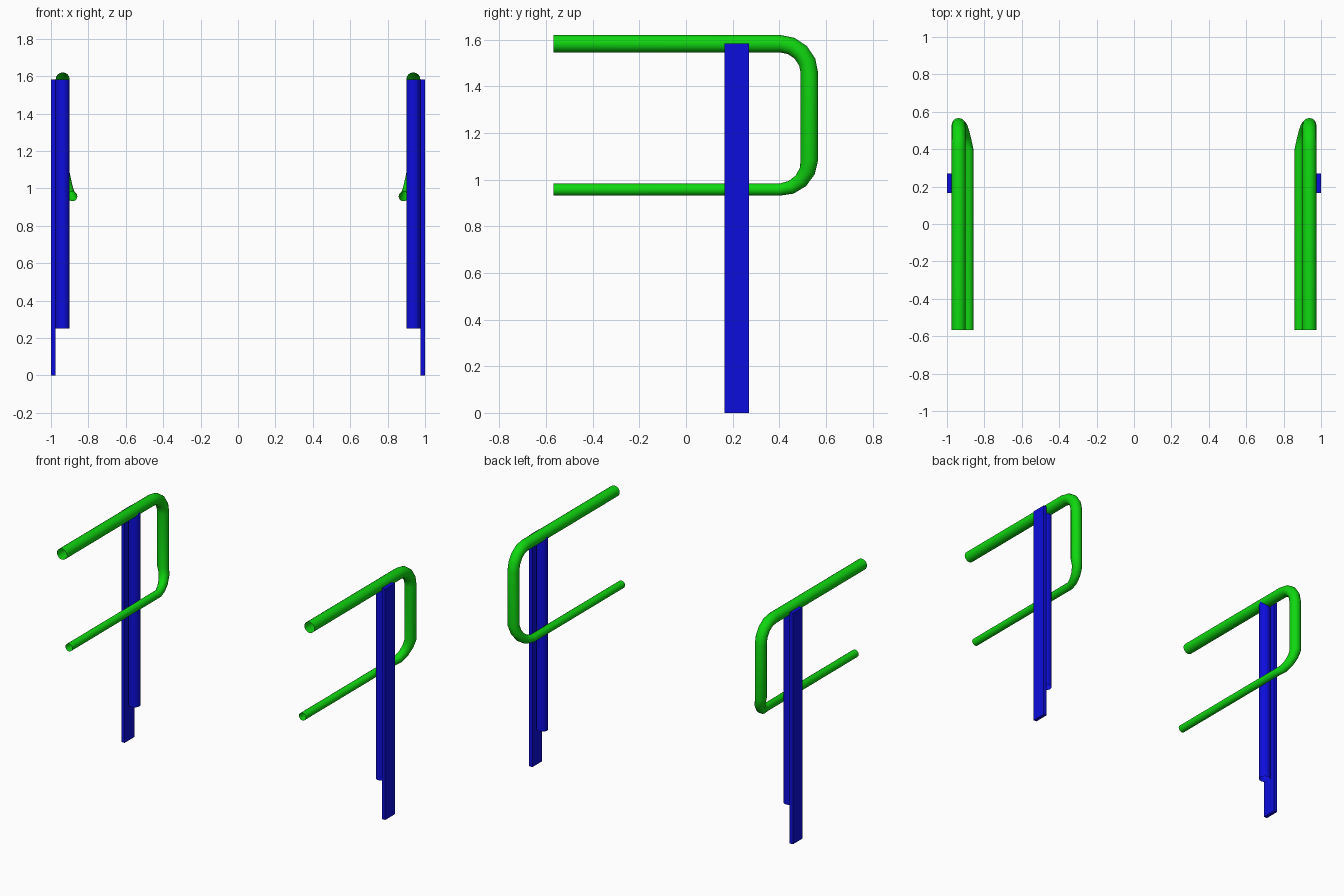
import bpy, bmesh, math
from mathutils import Vector

if "Cube" in bpy.data.objects:
    bpy.data.objects.remove(bpy.data.objects["Cube"])


def material(name, rgb):
    m = bpy.data.materials.new(name)
    m.diffuse_color = (*rgb, 1)
    m.use_nodes = True
    m.node_tree.nodes["Principled BSDF"].inputs["Base Color"].default_value = m.diffuse_color
    return m


GREEN = material("green", (0.005, 0.68, 0.005))
BLUE = material("blue", (0.004, 0.004, 0.72))
SIDES = 16


def finish(bm, name, mat, smooth=True):
    bmesh.ops.recalc_face_normals(bm, faces=bm.faces)
    me = bpy.data.meshes.new(name)
    bm.to_mesh(me)
    bm.free()
    me.materials.append(mat)
    for p in me.polygons:
        p.use_smooth = smooth
    ob = bpy.data.objects.new(name, me)
    bpy.context.collection.objects.link(ob)
    return ob


def tube(name, stations, mat):
    """Open pipe through (centre, radius, tangent angle in the yz plane)."""
    bm = bmesh.new()
    rings = []
    for c, r, a in stations:
        n = Vector((0, -math.sin(a), math.cos(a)))
        ring = []
        for i in range(SIDES):
            t = 2 * math.pi * i / SIDES
            ring.append(bm.verts.new(
                Vector(c) + Vector((r * math.cos(t), 0, 0)) + n * r * math.sin(t)))
        rings.append(ring)
    for p, q in zip(rings, rings[1:]):
        for i in range(SIDES):
            j = (i + 1) % SIDES
            bm.faces.new((p[i], p[j], q[j], q[i]))
    return finish(bm, name, mat)


def box(name, lo, hi, mat):
    bm = bmesh.new()
    bmesh.ops.create_cube(bm, size=1)
    for v in bm.verts:
        v.co = Vector([lo[k] + (v.co[k] + 0.5) * (hi[k] - lo[k]) for k in range(3)])
    return finish(bm, name, mat, False)


# Rail dimensions
X_TOP, R_TOP, Z_TOP = 0.9375, 0.0375, 1.5825
X_LOW, R_LOW, Z_LOW = 0.885, 0.026, 0.957
Y_FRONT, Y_BEND, BEND, STEPS = -0.567, 0.402, 0.127, 4

for side, s in (("right", 1), ("left", -1)):
    # Handrail: top rail, bend, upright, tapering bend, thin lower rail
    path = [((s * X_TOP, Y_FRONT, Z_TOP), R_TOP, 0)]
    for i in range(STEPS + 1):
        a = math.pi / 2 * i / STEPS
        path.append(((s * X_TOP, Y_BEND + BEND * math.sin(a),
                      Z_TOP - BEND + BEND * math.cos(a)), R_TOP, -a))
    for i in range(STEPS + 1):
        f = i / STEPS
        a = math.pi / 2 * f
        path.append(((s * (X_TOP + (X_LOW - X_TOP) * f),
                      Y_BEND + BEND * math.cos(a),
                      Z_LOW + BEND - BEND * math.sin(a)),
                     R_TOP + (R_LOW - R_TOP) * f, -math.pi / 2 - a))
    path.append(((s * X_LOW, Y_FRONT, Z_LOW), R_LOW, -math.pi))
    tube("handrail_" + side, path, GREEN)

    # Round post under the top rail
    tube("post_" + side,
         [((s * X_TOP, 0.2175, z), R_TOP, math.pi / 2) for z in (0.25, 1.582)], BLUE)

    # Flat mounting plate outside the post, reaching the ground
    x0, x1 = sorted((s * 0.975, s * 1.0))
    box("mounting_plate_" + side, (x0, 0.165, 0), (x1, 0.27, 1.582), BLUE)
